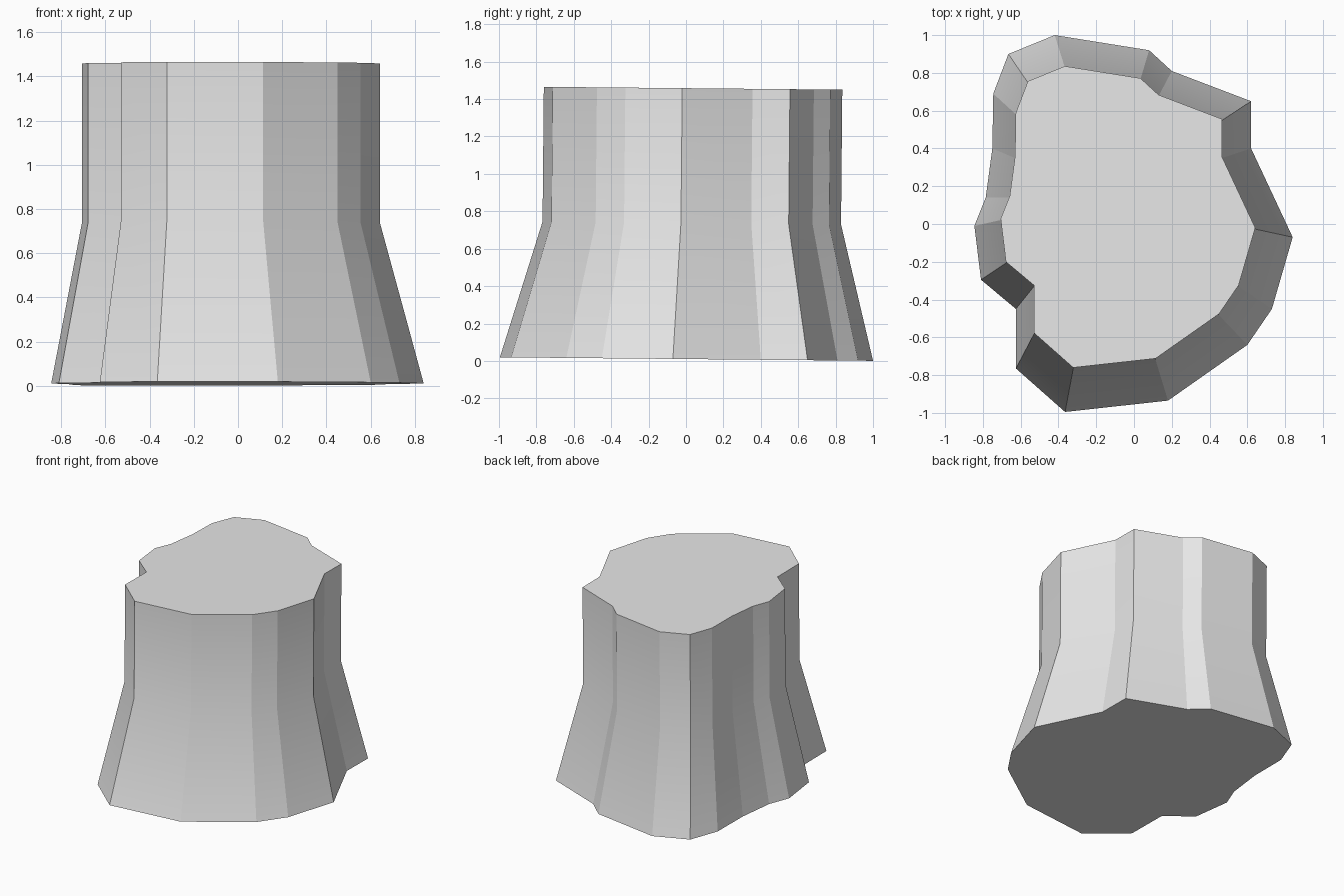
import bpy
import bmesh
from mathutils import Matrix

cube = bpy.data.objects.get("Cube")
if cube:
    bpy.data.objects.remove(cube, do_unlink=True)

# Plain grey stone
stone = bpy.data.materials.new("grey_stone")
stone.use_nodes = True
GREY = (0.8, 0.8, 0.8, 1.0)
stone.diffuse_color = GREY
stone.node_tree.nodes["Principled BSDF"].inputs["Base Color"].default_value = GREY

# Irregular footprint of the rock
FOOTPRINT = [
    (-0.42, 1.0), (0.08, 0.92), (0.2, 0.81), (0.62, 0.65), (0.62, 0.4),
    (0.84, -0.07), (0.73, -0.45), (0.6, -0.64), (0.18, -0.935), (-0.365, -0.995),
    (-0.625, -0.765), (-0.625, -0.45), (-0.81, -0.295), (-0.845, -0.01),
    (-0.785, 0.14), (-0.75, 0.4), (-0.745, 0.69), (-0.665, 0.9),
]
# Height, scale and sideways shift of each ring
RINGS = [(0.0, 1.0, 0.0, 0.0), (0.727, 0.8, -0.03, 0.022), (1.448, 0.8, -0.03, 0.022)]
TILT = -0.0095


def build_rock():
    bm = bmesh.new()
    rings = [[bm.verts.new((x * s + dx, y * s + dy, z)) for x, y in FOOTPRINT]
             for z, s, dx, dy in RINGS]
    count = len(FOOTPRINT)

    # Flared skirt and upright wall
    for low, high in zip(rings, rings[1:]):
        for i in range(count):
            j = (i + 1) % count
            bm.faces.new((low[i], low[j], high[j], high[i]))

    # Flat bottom and top
    bm.faces.new(rings[0])
    bm.faces.new(rings[-1])
    bmesh.ops.recalc_face_normals(bm, faces=bm.faces)

    # Facets are crisp side to side, smooth only over the bend
    bend = set(rings[1])
    for face in bm.faces:
        face.smooth = len(face.verts) == 4
    for edge in bm.edges:
        edge.smooth = all(v in bend for v in edge.verts)

    # Slight lean to the back
    bm.transform(Matrix.Translation((0, 0, 0.01)) @ Matrix.Rotation(TILT, 4, "X"))
    mesh = bpy.data.meshes.new("rock_pillar")
    bm.to_mesh(mesh)
    bm.free()
    mesh.materials.append(stone)
    rock = bpy.data.objects.new("rock_pillar", mesh)
    bpy.context.collection.objects.link(rock)


build_rock()
